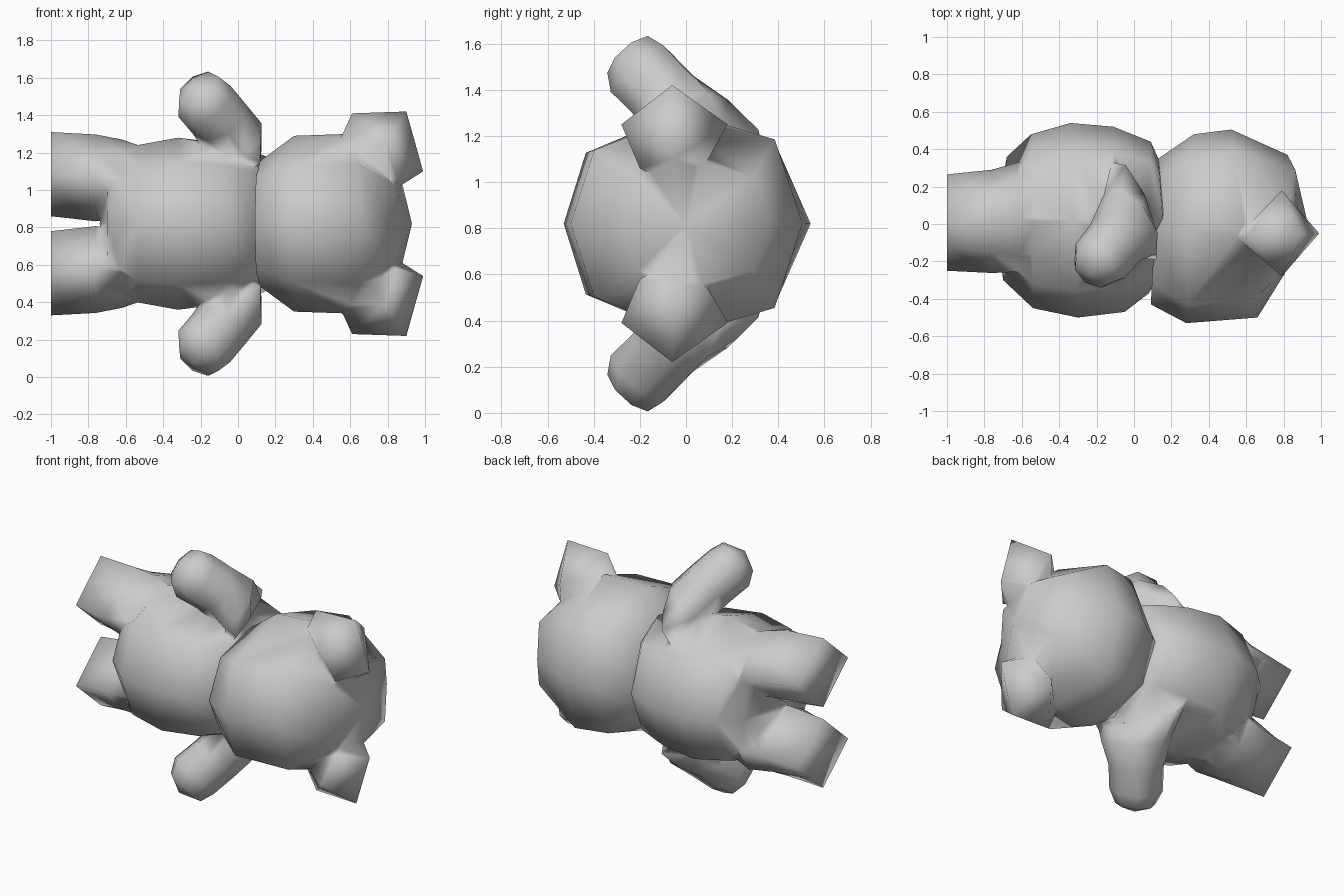
import bpy, bmesh, math
from mathutils import Vector

if "Cube" in bpy.data.objects:
    bpy.data.objects.remove(bpy.data.objects["Cube"])

MID = 0.82          # height of the left/right symmetry plane (toy lies on its side)
SIDES = 8

grey = bpy.data.materials.new("plain_grey")
grey.diffuse_color = (0.6, 0.6, 0.6, 1)
grey.use_nodes = True
grey.node_tree.nodes["Principled BSDF"].inputs["Base Color"].default_value = grey.diffuse_color


def finish(name, bm, flip=False):
    """Turn a bmesh into a smooth object, optionally reflected to the other side."""
    if flip:
        for v in bm.verts:
            v.co.z = 2 * MID - v.co.z
    bmesh.ops.recalc_face_normals(bm, faces=bm.faces)
    me = bpy.data.meshes.new(name)
    bm.to_mesh(me)
    bm.free()
    me.materials.append(grey)
    for p in me.polygons:
        p.use_smooth = True
    ob = bpy.data.objects.new(name, me)
    bpy.context.collection.objects.link(ob)
    return ob


def ring(x0, y0, x1, y1, rz, zc=MID, k=0.72, front=(1, 1), bulge=0):
    """Cross-section from (x0, y0) to (x1, y1); k sets diagonal fullness (0.5 = diamond),
    front rescales the front diagonals, bulge pushes the sides along x."""
    pts = []
    for i in range(SIDES):
        a = i * math.tau / SIDES
        f = k / math.sqrt(0.5) if i % 2 else 1
        c, s = math.cos(a) * f, math.sin(a) * f
        if i in (3, 5):
            c, s = c * front[0], s * front[1]
        pts.append(Vector(((x0 + x1) / 2 + (x1 - x0) / 2 * c + bulge * abs(s),
                           (y0 + y1) / 2 + (y1 - y0) / 2 * c, zc + rz * s)))
    return pts


def loft(name, rings, start=None, end=None, flip=False):
    """Skin rings; close each end with a point or a flat cap."""
    bm = bmesh.new()
    loops = [[bm.verts.new(p) for p in r] for r in rings]
    for a, b in zip(loops, loops[1:]):
        for i in range(SIDES):
            j = (i + 1) % SIDES
            bm.faces.new((a[i], a[j], b[j], b[i]))
    for loop, tip in ((loops[0], start), (loops[-1], end)):
        if tip is None:
            bm.faces.new(loop)
        else:
            t = bm.verts.new(tip)
            for i in range(SIDES):
                bm.faces.new((loop[i], loop[(i + 1) % SIDES], t))
    return finish(name, bm, flip)


def fuse(base, parts):
    """Union the parts into base so that shading flows across the joints."""
    for p in parts:
        m = base.modifiers.new("join", 'BOOLEAN')
        m.operation, m.solver, m.object = 'UNION', 'EXACT', p
    dg = bpy.context.evaluated_depsgraph_get()
    me = bpy.data.meshes.new_from_object(base.evaluated_get(dg))
    base.modifiers.clear()
    base.data = me
    for p in parts:
        bpy.data.objects.remove(p)
    bm = bmesh.new()
    bm.from_mesh(me)
    bmesh.ops.remove_doubles(bm, verts=bm.verts, dist=0.015)
    bmesh.ops.triangulate(bm, faces=[f for f in bm.faces if len(f.verts) > 4])
    for f in bm.faces:
        f.smooth = True
    bm.to_mesh(me)
    bm.free()


# Head, slightly narrower towards the face
head = loft("head", [
    ring(0.09, -0.43, 0.13, 0.35, 0.33),
    ring(0.28, -0.53, 0.32, 0.48, 0.47, k=0.75, front=(1.08, 0.87)),
    ring(0.66, -0.50, 0.52, 0.505, 0.48, k=0.76, front=(1.05, 0.87)),
    ring(0.79, -0.29, 0.82, 0.37, 0.27, k=0.76, bulge=0.06),
], start=(0.12, -0.03, MID), end=(0.93, 0.0, MID))

# Body
body = loft("body", [
    ring(-0.70, -0.30, -0.68, 0.36, 0.28),
    ring(-0.54, -0.45, -0.55, 0.48, 0.42),
    ring(-0.30, -0.50, -0.34, 0.54, 0.46),
    ring(-0.05, -0.47, -0.11, 0.52, 0.43),
    ring(0.08, -0.37, 0.09, 0.44, 0.39),
    ring(0.17, -0.20, 0.13, 0.35, 0.36),
], start=(-0.74, 0.03, MID), end=(0.2, 0.05, MID))

# Arm path from a flared shoulder to a blunt paw: centre, wide axis, depth
slim = Vector((-0.82, 0.57, 0))
depth = Vector((-0.39, -0.57, -0.72))
arm = [((0.0, 0.07, 1.15), Vector((-0.12, 0.26, 0)), 0.15),
       ((-0.02, 0.0, 1.27), Vector((-0.14, 0.16, 0)), 0.17),
       ((-0.10, -0.10, 1.38), slim * 0.165, 0.16),
       ((-0.18, -0.195, 1.475), slim * 0.16, 0.165),
       ((-0.21, -0.24, 1.54), slim * 0.12, 0.13)]
arm_rings = [[Vector(c) + u * math.cos(i * math.tau / SIDES) + depth * d * math.sin(i * math.tau / SIDES)
              for i in range(SIDES)] for c, u, d in arm]

# Ear corners, including two buried in the head
ear = [(0.61, -0.06, 1.41), (0.90, -0.06, 1.42), (0.99, -0.05, 1.10), (0.79, 0.18, 1.25),
       (0.79, -0.28, 1.25), (0.55, -0.07, 1.28), (0.85, -0.20, 1.06), (0.85, 0.08, 1.07),
       (0.60, -0.05, 1.02), (0.80, -0.05, 0.98)]

limbs, ears = [], []
for side, flip in (("left", False), ("right", True)):
    # Leg with a diamond-shaped flat foot
    limbs.append(loft(side + "_leg", [
        ring(-1.0, -0.25, -1.0, 0.265, 0.225, 1.085, 0.5),
        ring(-0.76, -0.262, -0.76, 0.29, 0.232, 1.065, 0.6),
        ring(-0.62, -0.26, -0.62, 0.33, 0.21, 1.06, 0.68),
        ring(-0.42, -0.20, -0.42, 0.26, 0.16, 1.04, 0.7),
    ], flip=flip))
    limbs.append(loft(side + "_arm", arm_rings, end=(-0.235, -0.275, 1.57), flip=flip))
    bm = bmesh.new()
    for p in ear:
        bm.verts.new(p)
    bmesh.ops.convex_hull(bm, input=bm.verts)
    ears.append(finish(side + "_ear", bm, flip))

fuse(body, limbs)
fuse(head, ears)
